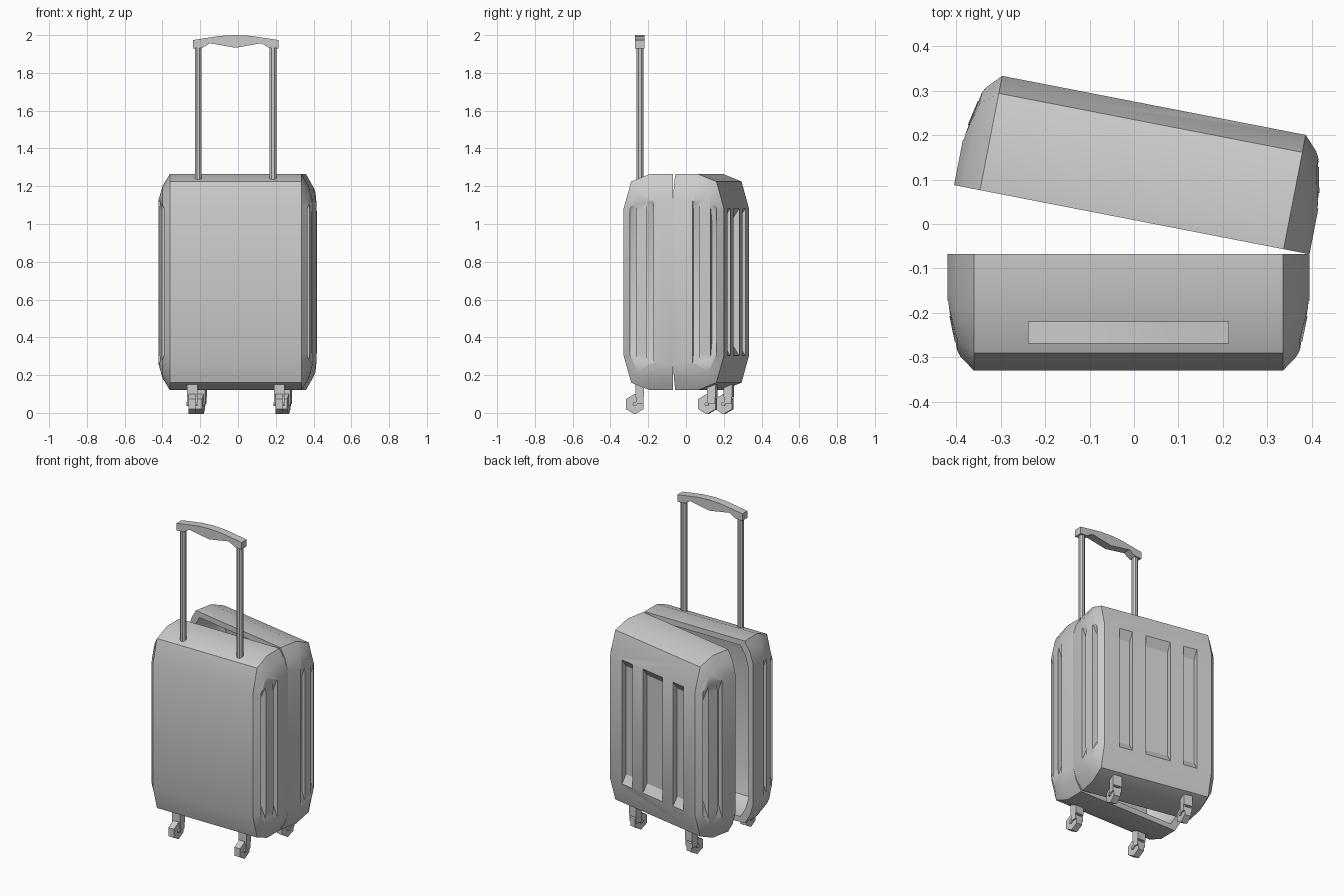
import bpy, bmesh, math
from mathutils import Matrix, Vector

cube = bpy.data.objects.get("Cube")
if cube:
    bpy.data.objects.remove(cube)

grey = bpy.data.materials.new("light_grey")
grey.use_nodes = True
grey.diffuse_color = (0.6, 0.6, 0.6, 1)
grey.node_tree.nodes["Principled BSDF"].inputs["Base Color"].default_value = (0.6, 0.6, 0.6, 1)

# Case frame: x across, y away from the opening, z from mid height
CX, SEAM, MID = -0.0125, -0.068, 0.6925
HINGE = Vector((0.4075, 0, 0))
FRONT = Matrix.Translation((CX, SEAM, MID))
BACK = (FRONT @ Matrix.Translation(HINGE)
        @ Matrix.Rotation(math.radians(-11), 4, 'Z') @ Matrix.Translation(-HINGE))

# Half-shell cross-sections: (x, [(depth, half height), ...])
SECTIONS = [
    (0.348, [(0, 0.5725), (0.122, 0.5725), (0.222, 0.5325), (0.262, 0.39)]),
    (0.386, [(0, 0.51), (0.115, 0.508), (0.19, 0.478), (0.222, 0.385)]),
    (0.4075, [(0, 0.4375), (0.08, 0.4375), (0.107, 0.42), (0.117, 0.37)]),
]


def make(name, bm, matrix=None):
    bmesh.ops.recalc_face_normals(bm, faces=bm.faces)
    mesh = bpy.data.meshes.new(name)
    bm.to_mesh(mesh)
    bm.free()
    mesh.materials.append(grey)
    obj = bpy.data.objects.new(name, mesh)
    bpy.context.collection.objects.link(obj)
    if matrix:
        obj.matrix_world = matrix
    return obj


def smooth(obj, angle=32):
    bpy.ops.object.select_all(action='DESELECT')
    obj.select_set(True)
    bpy.context.view_layer.objects.active = obj
    bpy.ops.object.shade_smooth_by_angle(angle=math.radians(angle))


def loft(rings):
    """Closed solid through rings of equal point count."""
    bm = bmesh.new()
    loops = [[bm.verts.new(p) for p in ring] for ring in rings]
    n = len(loops[0])
    for a, b in zip(loops, loops[1:]):
        for i in range(n):
            j = (i + 1) % n
            bm.faces.new((a[i], a[j], b[j], b[i]))
    bm.faces.new(loops[0])
    bm.faces.new(loops[-1])
    return bm


def half_solid(side, sx=1, sy=1, sz=1, lip=0):
    rings = []
    for sign, order in ((-1, reversed(SECTIONS)), (1, SECTIONS)):
        for x, prof in order:
            pts = [(d * sy if d else -lip, h * sz) for d, h in prof]
            pts += [(d, -h) for d, h in reversed(pts)]
            rings.append([(sign * x * sx, side * d, z) for d, z in pts])
    return loft(rings)


def side_groove(side, sign, d0, d1, inner, z_in, z_out):
    """Slot cutter with sloping ends, opening towards the side."""
    outer = inner + 0.06
    trap = [(inner, -z_in), (outer, -z_out), (outer, z_out), (inner, z_in)]
    return loft([[(sign * x, side * d, z) for x, z in trap] for d in (d0, d1)])


def back_pocket(side, x0, x1):
    """Slot cutter with sloping ends, opening outwards."""
    trap = [(0.229, -0.34), (0.295, -0.44), (0.295, 0.44), (0.229, 0.34)]
    return loft([[(x, side * d, z) for d, z in trap] for x in (x0, x1)])


def cut(obj, bm):
    cutter = make("cutter", bm, obj.matrix_world.copy())
    cutter.hide_render = True
    mod = obj.modifiers.new("cut", 'BOOLEAN')
    mod.operation = 'DIFFERENCE'
    mod.solver = 'EXACT'
    mod.object = cutter
    bpy.ops.object.select_all(action='DESELECT')
    obj.select_set(True)
    bpy.context.view_layer.objects.active = obj
    bpy.ops.object.modifier_apply(modifier=mod.name)
    bpy.data.objects.remove(cutter)


def box(bm, center, size):
    bmesh.ops.create_cube(bm, size=1, matrix=Matrix.Translation(center) @ Matrix.Diagonal((*size, 1)))


def rod(bm, center, radius, length, sides, axis='Z', turn=0.0):
    rot = Matrix.Rotation(math.pi / 2, 4, 'Y') if axis == 'X' else Matrix()
    bmesh.ops.create_cone(bm, cap_ends=True, segments=sides, radius1=radius, radius2=radius, depth=length,
                          matrix=Matrix.Translation(center) @ rot @ Matrix.Rotation(turn, 4, 'Z'))


def caster(name, x, side, wheel_d, matrix):
    floor = -MID
    bm = bmesh.new()
    # Stem under the case and two fork cheeks
    box(bm, (x, side * 0.177, floor + 0.118), (0.056, 0.046, 0.066))
    for s in (-1, 1):
        box(bm, (x + s * 0.024, side * 0.177, floor + 0.072), (0.008, 0.04, 0.05))
    make(name + "_fork", bm, matrix)
    # Six-sided wheel with a small axle
    bm = bmesh.new()
    rod(bm, (x, wheel_d, floor + 0.0465), 0.0537, 0.04, 6, 'X', math.pi / 2)
    rod(bm, (x, wheel_d, floor + 0.0465), 0.012, 0.058, 6, 'X')
    make(name + "_wheel", bm, matrix)


# Two hollow half shells, the back one swung open on its hinge
for name, side, matrix in (("front", -1, FRONT), ("back", 1, BACK)):
    shell = make(name + "_shell", half_solid(side), matrix)
    bpy.context.view_layer.update()
    cut(shell, half_solid(side, 0.915, 0.82, 0.94, 0.03))
    for sign in (-1, 1):
        cut(shell, side_groove(side, sign, 0.105, 0.139, 0.378, 0.36, 0.52))
        cut(shell, side_groove(side, sign, 0.197, 0.229, 0.347, 0.32, 0.45))
    if side > 0:
        for x0, x1 in ((-0.252, -0.167), (-0.08, 0.08), (0.167, 0.252)):
            cut(shell, back_pocket(side, x0, x1))
    smooth(shell)
    for label, x in (("right", -0.23), ("left", 0.23)):
        caster(f"{name}_{label}_caster", x, side, side * 0.177 - 0.026, matrix)

# Telescopic handle poles
for label, x in (("right", -0.1975), ("left", 0.1975)):
    bm = bmesh.new()
    rod(bm, (CX + x, -0.244, 1.59), 0.0195, 0.72, 8, turn=math.pi / 8)
    make(f"{label}_handle_pole", bm)

# Shaped grip
half = [(0, 1.933), (0.137, 1.957), (0.178, 1.932), (0.226, 1.93), (0.226, 1.974), (0.08, 1.996), (0, 2.0)]
outline = half + [(-x, z) for x, z in reversed(half[1:-1])]
grip = make("handle_grip", loft([[(CX + x, y, z) for x, z in outline] for y in (-0.269, -0.219)]))
smooth(grip, 25)
